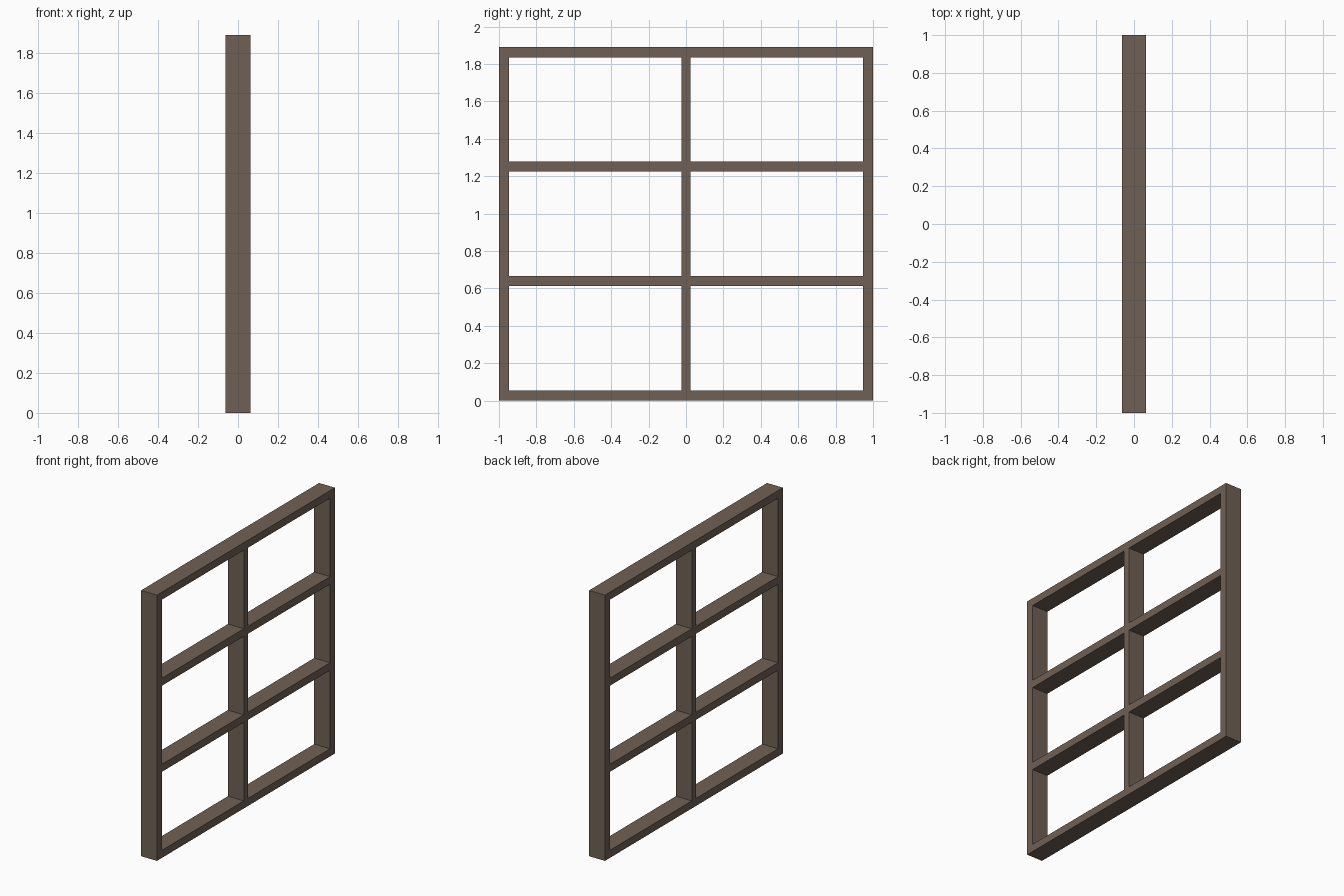
import bpy, bmesh

if "Cube" in bpy.data.objects:
    bpy.data.objects.remove(bpy.data.objects["Cube"])

DEPTH = 0.125
BOARD = 0.054
PITCH = 0.612

# Board edges across (y) and up (z); even-numbered bands are solid boards
ys = [-1.0, -1.0 + BOARD, -0.024, 0.024, 1.0 - BOARD, 1.0]
zs = [k * PITCH + e for k in range(4) for e in (0.0, BOARD)]

# Lattice profile in the y-z plane, leaving six openings
bm = bmesh.new()
grid = [[bm.verts.new((-DEPTH / 2, y, z)) for z in zs] for y in ys]
for i in range(len(ys) - 1):
    for j in range(len(zs) - 1):
        if i % 2 == 0 or j % 2 == 0:
            bm.faces.new((grid[i][j], grid[i + 1][j],
                          grid[i + 1][j + 1], grid[i][j + 1]))

# Remove the unused corners, if any, and give the boards their depth
bmesh.ops.delete(bm, geom=[v for v in bm.verts if not v.link_faces], context='VERTS')
ext = bmesh.ops.extrude_face_region(bm, geom=bm.faces[:], use_keep_orig=True)
bmesh.ops.translate(bm, vec=(DEPTH, 0, 0),
                    verts=[g for g in ext["geom"] if isinstance(g, bmesh.types.BMVert)])
bmesh.ops.recalc_face_normals(bm, faces=bm.faces[:])

mesh = bpy.data.meshes.new("lattice_frame")
bm.to_mesh(mesh)
bm.free()
frame = bpy.data.objects.new("lattice_frame", mesh)
bpy.context.collection.objects.link(frame)

# Dark brown wood
wood = bpy.data.materials.new("brown_wood")
wood.diffuse_color = (0.162, 0.119, 0.089, 1)
wood.use_nodes = True
wood.node_tree.nodes["Principled BSDF"].inputs["Base Color"].default_value = wood.diffuse_color
mesh.materials.append(wood)
